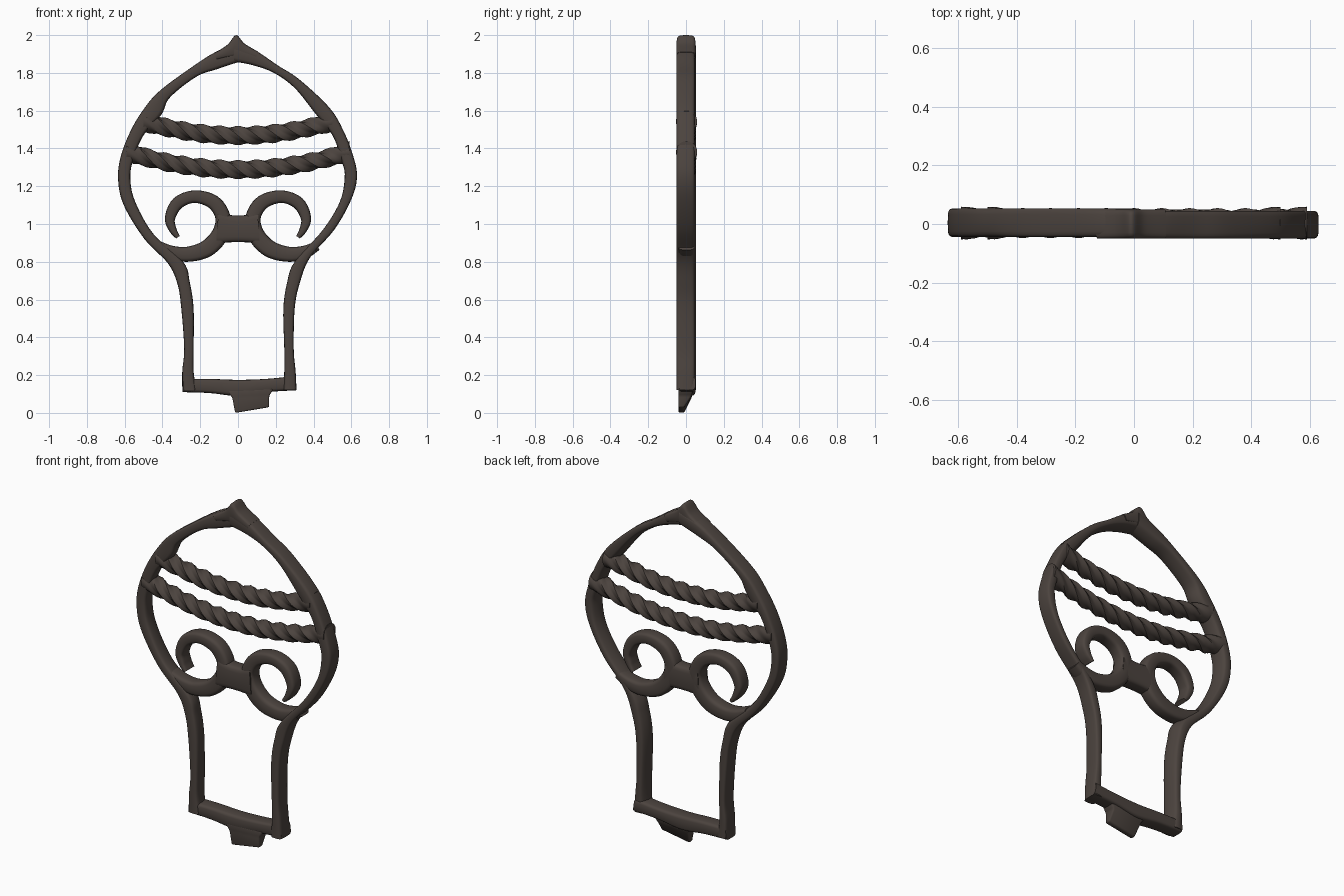
import bpy, bmesh, math
from mathutils import Vector

old = bpy.data.objects.get("Cube")
if old:
    bpy.data.objects.remove(old, do_unlink=True)

iron = bpy.data.materials.new("dark brown iron")
iron.use_nodes = True
colour = (0.072, 0.057, 0.049, 1)
iron.diffuse_color = colour
bsdf = iron.node_tree.nodes["Principled BSDF"]
bsdf.inputs["Base Color"].default_value = colour
bsdf.inputs["Roughness"].default_value = 0.8


def finish(name, bm, angle=50):
    bmesh.ops.recalc_face_normals(bm, faces=bm.faces)
    mesh = bpy.data.meshes.new(name)
    bm.to_mesh(mesh)
    bm.free()
    mesh.materials.append(iron)
    obj = bpy.data.objects.new(name, mesh)
    bpy.context.collection.objects.link(obj)
    bpy.ops.object.select_all(action="DESELECT")
    obj.select_set(True)
    bpy.context.view_layer.objects.active = obj
    bpy.ops.object.shade_smooth_by_angle(angle=math.radians(angle))
    return obj


def smooth_path(rows, steps=6):
    """Catmull-Rom interpolation of rows of numbers."""
    pts = [Vector(r) for r in rows]
    pts = [2 * pts[0] - pts[1]] + pts + [2 * pts[-1] - pts[-2]]
    out = []
    for a, b, c, d in zip(pts, pts[1:], pts[2:], pts[3:]):
        for s in range(steps):
            t = s / steps
            out.append(0.5 * (2 * b + (c - a) * t + (2 * a - 5 * b + 4 * c - d) * t * t
                              + (3 * b - a - 3 * c + d) * t ** 3))
    return out + [pts[-2]]


def skin(bm, rings):
    """Join rings of points into a capped tube."""
    rings = [[bm.verts.new(p) for p in ring] for ring in rings]
    n = len(rings[0])
    for r, s in zip(rings, rings[1:]):
        for i in range(n):
            j = (i + 1) % n
            bm.faces.new((r[i], r[j], s[j], s[i]))
    bm.faces.new(rings[0][::-1])
    bm.faces.new(rings[-1])


def strap(name, edges, front, back, taper=0.0, power=0.45, sides=20):
    """Flat forged strap between paired edge points (x, z, x, z)."""
    rings = []
    for ox, oz, ix, iz in edges:
        ring = []
        for k in range(sides):
            a = math.tau * k / sides
            c, s = math.cos(a), math.sin(a)
            c = math.copysign(abs(c) ** power, c)
            s = math.copysign(abs(s) ** power, s)
            u = (c + 1) / 2 * (1 - taper * max(0, s))
            ring.append((ox + (ix - ox) * u, (front + back) / 2 + s * (back - front) / 2,
                         oz + (iz - oz) * u))
        rings.append(ring)
    bm = bmesh.new()
    skin(bm, rings)
    return finish(name, bm)


def centre_edges(path):
    """Turn (x, z, half width) points into paired edge points."""
    edges = []
    for i, p in enumerate(path):
        t = path[min(i + 1, len(path) - 1)] - path[max(i - 1, 0)]
        n = Vector((-t.y, t.x)).normalized() * p.z
        edges.append((p.x + n.x, p.y + n.y, p.x - n.x, p.y - n.y))
    return edges


# Outer frame: outer and inner edge of each side, from apex to foot
left_rim = [
    (0.01, 1.96, 0.01, 1.86), (-0.12, 1.91, -0.11, 1.82), (-0.26, 1.82, -0.22, 1.78),
    (-0.42, 1.70, -0.36, 1.67), (-0.505, 1.60, -0.405, 1.58), (-0.57, 1.49, -0.5, 1.47),
    (-0.62, 1.36, -0.555, 1.34), (-0.635, 1.24, -0.57, 1.24), (-0.605, 1.10, -0.545, 1.12),
    (-0.495, 0.92, -0.45, 0.95), (-0.37, 0.79, -0.29, 0.80), (-0.32, 0.68, -0.255, 0.69),
    (-0.30, 0.55, -0.235, 0.55), (-0.285, 0.34, -0.235, 0.34), (-0.295, 0.22, -0.235, 0.22),
    (-0.295, 0.12, -0.22, 0.12)]
right_rim = [
    (-0.02, 1.96, -0.02, 1.86), (0.09, 1.92, 0.08, 1.84), (0.21, 1.84, 0.19, 1.80),
    (0.325, 1.765, 0.30, 1.72), (0.485, 1.615, 0.405, 1.59), (0.56, 1.49, 0.50, 1.47),
    (0.61, 1.36, 0.55, 1.33), (0.63, 1.25, 0.565, 1.25), (0.60, 1.13, 0.54, 1.12),
    (0.51, 0.97, 0.45, 0.97), (0.38, 0.82, 0.30, 0.80), (0.325, 0.68, 0.26, 0.69),
    (0.30, 0.55, 0.24, 0.55), (0.295, 0.34, 0.245, 0.34), (0.305, 0.22, 0.245, 0.22),
    (0.31, 0.12, 0.24, 0.12)]
strap("frame_left", smooth_path(left_rim), -0.045, 0.053, 0.2)
strap("frame_right", smooth_path(right_rim), -0.05, 0.045, 0.2)

# Pointed tip on the apex
strap("apex_tip", smooth_path([(-0.13, 1.90, -0.11, 1.87), (-0.055, 1.95, -0.05, 1.88),
                               (-0.01, 2.0, -0.01, 1.88), (0.035, 1.955, 0.03, 1.88),
                               (0.11, 1.91, 0.09, 1.87)]), -0.05, 0.05)

# Foot bar across the bottom, with a tapered tab under it
strap("foot_bar", smooth_path([(-0.295, 0.11, -0.29, 0.18), (-0.15, 0.105, -0.15, 0.18),
                               (0.0, 0.09, 0.0, 0.175), (0.15, 0.11, 0.15, 0.18),
                               (0.31, 0.12, 0.30, 0.195)]), -0.04, 0.05)
bm = bmesh.new()
skin(bm, [[(x0, -0.04, z0), (x1, -0.04, z1), (x1, y, z1), (x0, y, z0)]
          for x0, z0, x1, z1, y in [(-0.06, 0.12, 0.19, 0.13, 0.04), (-0.03, 0.08, 0.165, 0.09, 0.03),
                                    (-0.015, 0.0, 0.165, 0.03, -0.01)]])
bmesh.ops.bevel(bm, geom=bm.edges[:], offset=0.008, segments=2, affect="EDGES", profile=0.5)
finish("foot_tab", bm)

# Pair of scrolls curling out of the frame
scroll = [(-0.42, 0.885, 0.025), (-0.35, 0.85, 0.035), (-0.265, 0.84, 0.04),
          (-0.165, 0.87, 0.045), (-0.095, 0.945, 0.045), (-0.08, 1.035, 0.04),
          (-0.13, 1.115, 0.038), (-0.23, 1.145, 0.033), (-0.32, 1.11, 0.033),
          (-0.36, 1.03, 0.027), (-0.345, 0.97, 0.02), (-0.318, 0.93, 0.012)]
for side, sign in (("right", 1), ("left", -1)):
    path = smooth_path([(sign * x, z, w) for x, z, w in scroll])
    strap("scroll_" + side, centre_edges(path), -0.04, 0.045, power=0.55)

# Collar linking the two scrolls
collar = [(-0.11, 0.98, 0.085), (-0.04, 0.975, 0.072), (0.04, 0.975, 0.072), (0.11, 0.98, 0.085)]
strap("scroll_collar", centre_edges(smooth_path(collar)), -0.045, 0.045)


def twisted_bar(name, half, z_mid, rise):
    """Sagging square bar twisted a quarter turn per bump."""
    rings, steps, sides = [], 120, 20
    for i in range(steps + 1):
        x = half * (2 * i / steps - 1)
        sag = abs(x / half)
        size = 0.044 + 0.012 * max(0, sag - 0.8) / 0.2
        ripple = 0.007 * min(1, (1 - sag) * 6)
        turn = x / 0.095 * math.pi / 2
        ring = []
        for k in range(sides):
            a = math.tau * k / sides + turn
            r = size + ripple * math.cos(4 * (a - turn))
            ring.append((x, 0.003 + r * math.cos(a), z_mid + rise * sag ** 2 + r * math.sin(a)))
        rings.append(ring)
    bm = bmesh.new()
    skin(bm, rings)
    finish(name, bm)


# Two twisted crossbars
twisted_bar("upper_crossbar", 0.5, 1.468, 0.075)
twisted_bar("lower_crossbar", 0.59, 1.288, 0.095)
